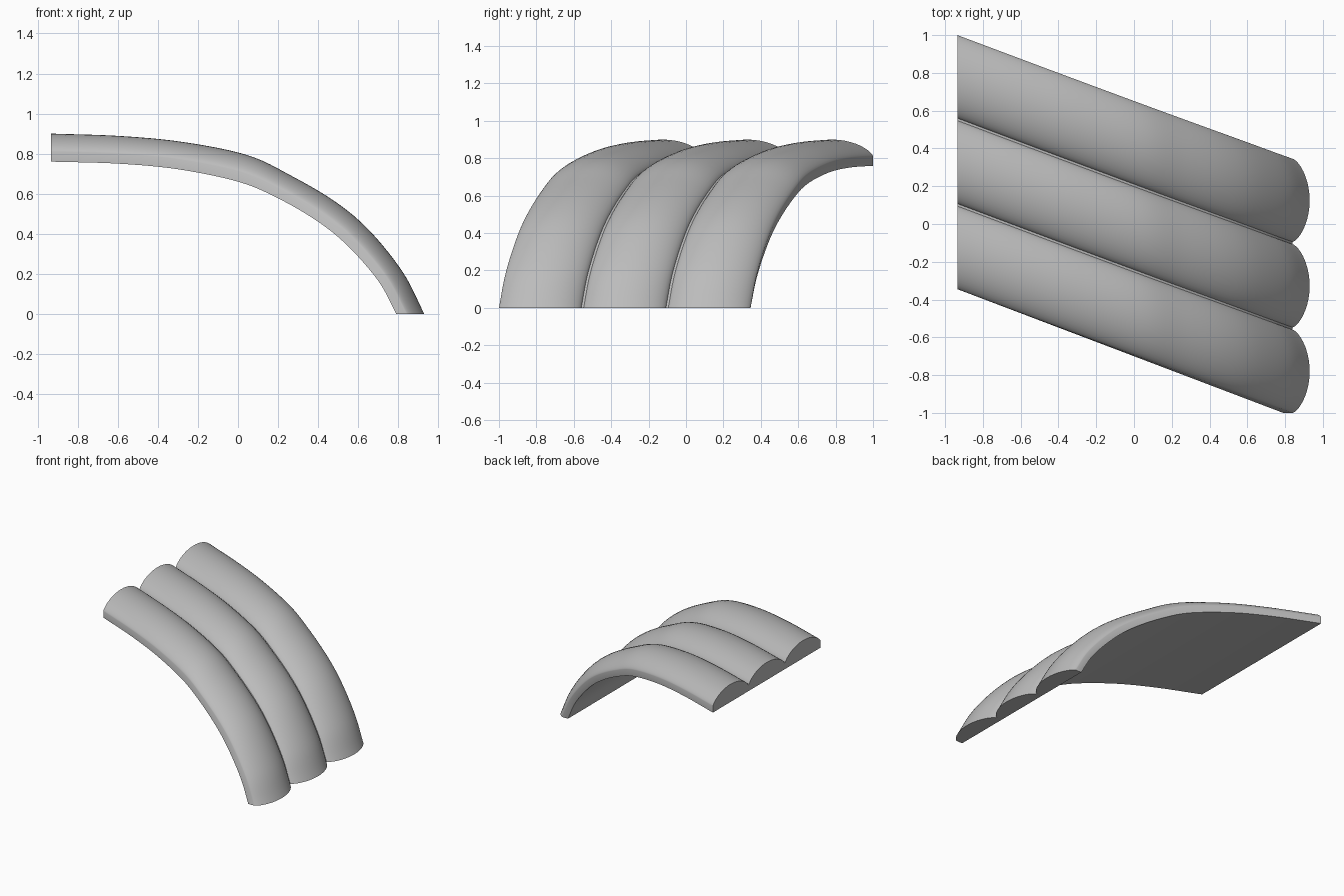
import bpy, bmesh, math
from mathutils import Vector

cube = bpy.data.objects.get("Cube")
if cube:
    bpy.data.objects.remove(cube)

# One plain grey finish
grey = bpy.data.materials.new("plain grey")
grey.use_nodes = True
grey.diffuse_color = (0.5, 0.5, 0.5, 1)
bsdf = next(n for n in grey.node_tree.nodes if n.type == 'BSDF_PRINCIPLED')
bsdf.inputs["Base Color"].default_value = grey.diffuse_color

# Curved path: matching points on the underside and on the rib crest (x, z)
UNDER = [(-.935, .76), (-.6, .75), (-.3, .722), (0, .66), (.2, .577),
         (.4, .46), (.55, .337), (.7, .165), (.79, 0)]
CREST = [(-.935, .90), (-.59, .888), (-.275, .858), (.045, .793), (.265, .69),
         (.49, .557), (.66, .412), (.825, .205), (.93, 0)]
STEPS = 6        # rings per path segment
ARC = 20         # segments across each rib
PITCH, HALF = .4525, .22
WALL = .36       # straight side wall as a share of the thickness


def smooth_path(points):
    """Catmull-Rom curve through the points."""
    p = [Vector(q) for q in points]
    p = [2 * p[0] - p[1]] + p + [2 * p[-1] - p[-2]]
    out = []
    for a, b, c, d in zip(p, p[1:], p[2:], p[3:]):
        for i in range(STEPS):
            t = i / STEPS
            out.append(.5 * (2 * b + (c - a) * t + (2 * a - 5 * b + 4 * c - d) * t * t
                             + (3 * b - a - 3 * c + d) * t ** 3))
    return out + [p[-2]]


def section():
    """Flat underside with three rounded ribs: (y, share of thickness)."""
    edge = PITCH + HALF
    pts = [(-edge, 0)]
    for rib in (-1, 0, 1):
        for i in range(ARC + 1):
            t = -math.cos(math.pi * i / ARC)
            rise = max(0, 1 - t * t) ** .7
            pts.append((rib * PITCH + HALF * t, WALL + (1 - WALL) * rise))
    return pts + [(edge, 0)]


# Ribbed canopy: the section swept along the path while sliding sideways
bm = bmesh.new()
profile = section()
under, crest = smooth_path(UNDER), smooth_path(CREST)
x0, x1 = under[0].x, under[-1].x
rings = []
for u, c in zip(under, crest):
    slide = .3275 - .655 * (u.x - x0) / (x1 - x0)
    ring = []
    for y, share in profile:
        q = u.lerp(c, share)
        ring.append(bm.verts.new((q.x, y + slide, q.y)))
    rings.append(ring)

count = len(profile)
for a, b in zip(rings, rings[1:]):
    for i in range(count):
        j = (i + 1) % count
        bm.faces.new((a[i], a[j], b[j], b[i]))
bm.faces.new(rings[0])
bm.faces.new(rings[-1])
bmesh.ops.recalc_face_normals(bm, faces=bm.faces)

mesh = bpy.data.meshes.new("ribbed_canopy")
bm.to_mesh(mesh)
bm.free()
mesh.materials.append(grey)
canopy = bpy.data.objects.new("ribbed_canopy", mesh)
bpy.context.collection.objects.link(canopy)

bpy.ops.object.select_all(action='DESELECT')
canopy.select_set(True)
bpy.context.view_layer.objects.active = canopy
bpy.ops.object.shade_smooth_by_angle(angle=math.radians(35))
